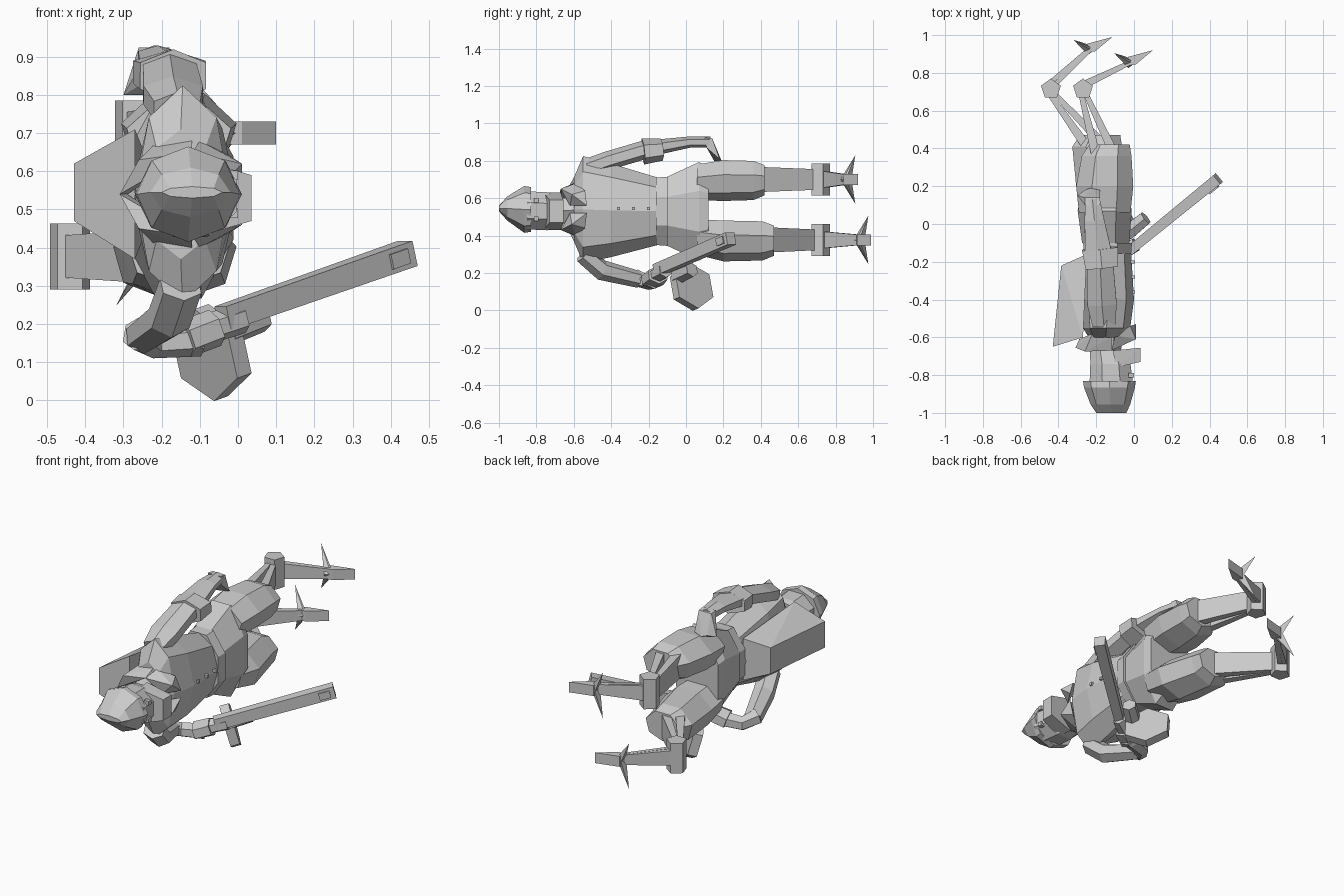
import bpy, bmesh, math
from mathutils import Vector, Matrix


def finish(name, bm):
    bmesh.ops.recalc_face_normals(bm, faces=bm.faces)
    me = bpy.data.meshes.new(name)
    bm.to_mesh(me)
    bm.free()
    ob = bpy.data.objects.new(name, me)
    bpy.context.collection.objects.link(ob)
    return ob


def skin(name, rings):
    """Join equal-length point rings into a capped solid."""
    bm = bmesh.new()
    vs = [[bm.verts.new(p) for p in r] for r in rings]
    n = len(vs[0])
    for a, b in zip(vs, vs[1:]):
        for i in range(n):
            j = (i + 1) % n
            bm.faces.new((a[i], a[j], b[j], b[i]))
    bm.faces.new(vs[0])
    bm.faces.new(vs[-1][::-1])
    return finish(name, bm)


def loft(name, secs, n=8, phase=0.0):
    """Sections (y, x, z, rx, rz) along the body axis."""
    ang = [2 * math.pi * (i + phase) / n for i in range(n)]
    return skin(name, [[(x + rx * math.cos(a), y, z + rz * math.sin(a)) for a in ang]
                       for y, x, z, rx, rz in secs])


def limb(name, pts, n=6, ref=(0, 0, 1), phase=0.5):
    """Path of (point, half width across ref, half width along ref)."""
    P = [Vector(p[0]) for p in pts]
    rings = []
    for k, (_, a, b) in enumerate(pts):
        t = (P[min(k + 1, len(P) - 1)] - P[max(k - 1, 0)]).normalized()
        u = t.cross(Vector(ref)).normalized()
        v = u.cross(t).normalized()
        s = math.sqrt(2) if n == 4 else 1
        rings.append([P[k] + s * (u * a * math.cos(w) + v * b * math.sin(w))
                      for w in (2 * math.pi * (i + phase) / n for i in range(n))])
    return skin(name, rings)


def hull(name, pts):
    bm = bmesh.new()
    for p in pts:
        bm.verts.new(p)
    bmesh.ops.convex_hull(bm, input=bm.verts)
    return finish(name, bm)


# head: pointed helmet, face, jaw guard, eyes
loft("helmet", [(-1.0, -.12, .545, .08, .015), (-.955, -.125, .545, .105, .065),
                (-.865, -.13, .54, .135, .125), (-.83, -.13, .54, .14, .12)], 8)
loft("face", [(-.85, -.12, .535, .125, .11), (-.74, -.125, .53, .115, .11),
              (-.67, -.14, .53, .10, .085)], 8, .5)
hull("jaw_guard", [(x, y, z) for x, y, zs in ((.035, -.655, (.47, .59)), (.035, -.73, (.47, .59)),
                                             (-.11, -.67, (.43, .63)), (-.10, -.76, (.43, .63))) for z in zs])
for s in (-1, 1):
    hull("eye", [(x, -.80 + y, .54 + s * .05 + z) for x in (-.03, .0) for y in (-.012, .012) for z in (-.012, .012)])
loft("neck", [(-.70, -.15, .53, .08, .07), (-.54, -.15, .54, .09, .10)], 6)

# collar halves, mirrored across the body
for s in (-1, 1):
    hull("collar", [(-.31, -.655, .54), (-.29, -.61, .54), (-.26, -.675, .54 + s * .09),
                    (-.12, -.67, .54 + s * .11), (-.12, -.60, .54 + s * .14),
                    (-.22, -.58, .54 + s * .13)])
    hull("lapel", [(-.12, -.67, .54 + s * .11), (-.10, -.59, .54 + s * .14), (.01, -.61, .54 + s * .08),
                   (.01, -.53, .54 + s * .02), (-.05, -.62, .54 + s * .02), (-.02, -.54, .54 + s * .10)])

# torso, belt and coat skirt
loft("torso", [(-.60, -.15, .54, .09, .17), (-.55, -.145, .54, .125, .285),
               (-.40, -.14, .535, .14, .25), (-.15, -.14, .53, .125, .18)], 8)
loft("belt", [(-.16, -.14, .53, .135, .195), (-.10, -.14, .53, .14, .20)], 8, .5)
loft("skirt", [(-.10, -.15, .53, .135, .20), (.07, -.155, .53, .155, .285),
               (.12, -.155, .53, .145, .25)], 8, .5)
for y in (-.36, -.28, -.20):
    hull("button", [(x, y + a, .545 + b) for x in (-.02, .006) for a in (-.008, .008) for b in (-.008, .008)])

# wedge shaped back pack
hull("back_pack", [(-.43, -.65, .47), (-.43, -.65, .62), (-.385, -.22, .47), (-.385, -.22, .62),
                   (-.27, -.60, .37), (-.27, -.60, .71), (-.25, -.16, .42), (-.25, -.16, .66)])

# free arm
limb("upper_arm", [((-.16, -.53, .76), .07, .05), ((-.17, -.42, .80), .09, .05),
                   ((-.18, -.20, .865), .08, .05)])
limb("cuff", [((-.17, -.23, .85), .10, .07), ((-.18, -.13, .86), .11, .06)])
limb("forearm", [((-.19, -.14, .875), .08, .04), ((-.21, .02, .90), .06, .03),
                 ((-.22, .13, .90), .045, .03)])
hull("hand", [(x, y, z) for x in (-.26, -.18) for y, z in ((.10, .925), (.14, .92), (.11, .87), (.15, .86), (.18, .81))]
     + [(-.30, .15, .80), (-.23, .19, .80)])

# weapon arm, bent back at the elbow
limb("weapon_upper_arm", [((-.15, -.55, .30), .06, .05), ((-.18, -.45, .215), .06, .055),
                          ((-.25, -.25, .165), .05, .045)])
limb("weapon_forearm", [((-.265, -.27, .175), .045, .045), ((-.22, -.20, .15), .045, .04),
                        ((-.10, -.17, .16), .05, .045)])
limb("weapon_cuff", [((-.14, -.18, .16), .07, .05), ((-.06, -.15, .19), .06, .05)])
limb("weapon_hand", [((-.07, -.15, .19), .05, .04), ((.01, -.11, .215), .04, .04)])

# long bar weapon with inset block near the tip
A, B = Vector((-.04, -.155, .215)), Vector((.445, .24, .385))
d = (B - A).normalized()
side = d.cross(Vector((0, 0, 1))).normalized()
limb("weapon_bar", [(A, .025, .032), (B, .03, .034)], 4)
C = B - d * .055 + side * .025
limb("weapon_sight", [(C - d * .03, .012, .02), (C + d * .03, .012, .02)], 4)

# hexagonal drum and its mount below the bar
n = Vector((.75, .61, .27)).normalized()
D = Vector((-.07, .03, .125))
limb("drum", [(D - n * .025, .135, .125), (D + n * .025, .135, .125)], 6)
M = Vector((.01, -.01, .20))
limb("drum_mount", [(M - n * .06, .045, .045), (M + n * .07, .04, .04)], 6)

# legs: thigh, reversed shank, hock, foot strut and claws
for tag, hx, hy, cz, fx, fy, ky, kx in (("upper", -.27, .715, .70, -.02, .855, .42, -.12),
                                        ("lower", -.44, .715, .377, -.235, .925, .47, -.17)):
    loft(tag + "_thigh", [(.06, -.155, cz - .01 if tag == "upper" else cz + .02, .14, .10),
                          (.20, -.155, cz, .155, .115), (ky - .06, kx - .025, cz, .135, .11),
                          (ky, kx - .01, cz, .11, .085)], 7, .25)
    for s in (-1, 1):
        limb(tag + "_shank_strut", [((kx - .03 + s * .05, ky - .06, cz), .025, .068),
                                    ((hx + s * .012, hy - .02, cz), .013, .055)], 4)
        limb(tag + "_foot_strut", [((hx + s * .02, hy + .02, cz), .012, .045),
                                   ((fx + s * .005, fy, cz), .01, .028)], 4)
        # rear side spur
        hull(tag + "_spur", [(fx - .085, fy + .05, cz + s * .13), (fx - .01, fy - .03, cz),
                             (fx + .03, fy, cz), (fx - .02, fy + .03, cz), (fx, fy, cz + s * .03)])
    limb(tag + "_hock", [((hx, hy, cz - .086), .055, .055), ((hx, hy, cz + .086), .055, .055)],
         5, (0, 1, 0), .25)
    # front toe blade
    hull(tag + "_toe", [(fx + a, fy + b, cz + c) for c in (-.03, .03)
                        for a, b in ((-.03, -.02), (-.01, .03), (.03, -.01), (.12, .065))])
